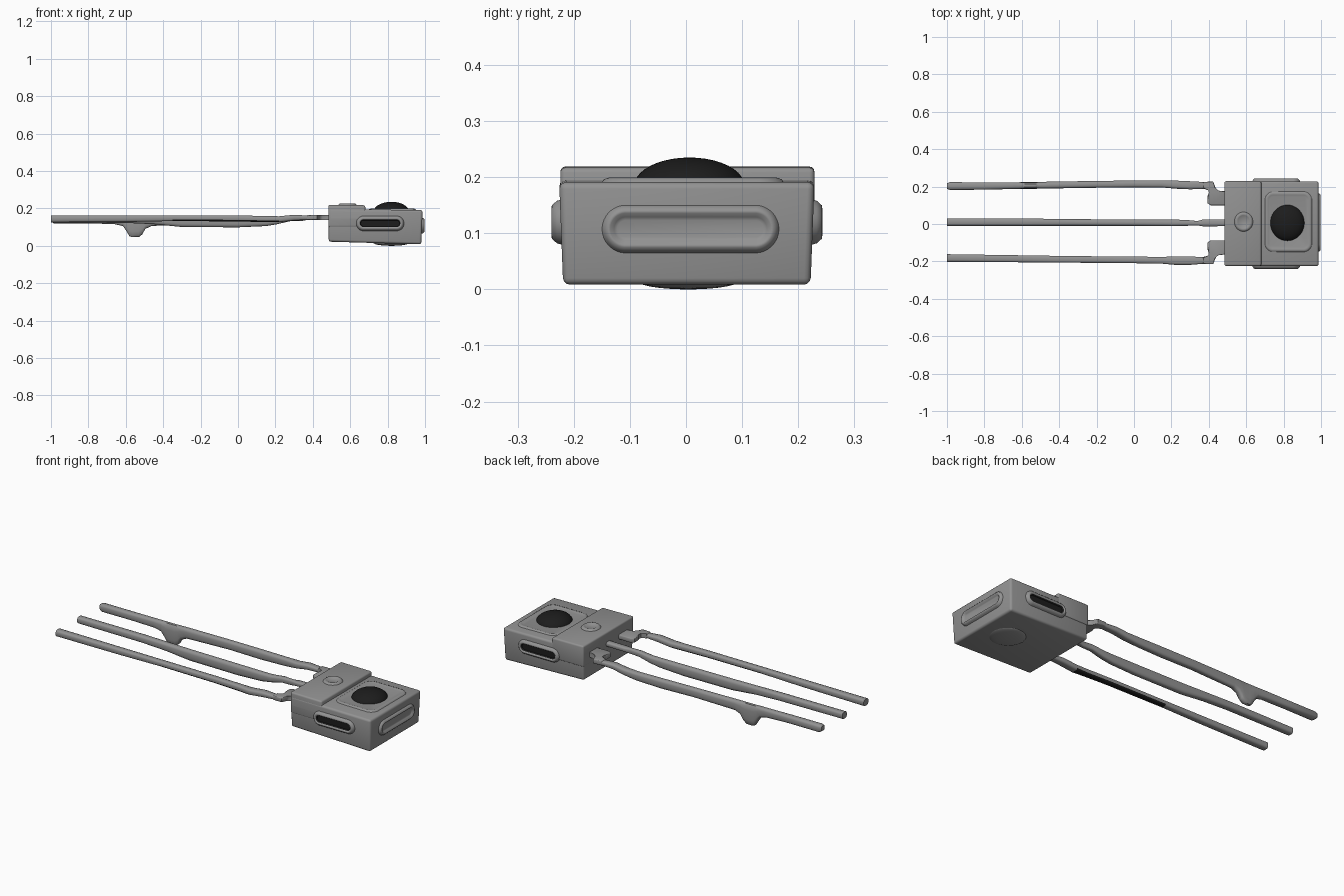
import bpy, bmesh, math
from mathutils import Vector


def material(name, v):
    m = bpy.data.materials.new(name)
    m.diffuse_color = (v, v, v, 1)
    return m


GREY = material("grey", 0.29)
BLACK = material("black", 0.012)


def finish(name, bm, angle=40):
    bmesh.ops.recalc_face_normals(bm, faces=bm.faces)
    me = bpy.data.meshes.new(name)
    bm.to_mesh(me)
    bm.free()
    me.materials.append(GREY)
    me.materials.append(BLACK)
    ob = bpy.data.objects.new(name, me)
    bpy.context.collection.objects.link(ob)
    bpy.ops.object.select_all(action='DESELECT')
    ob.select_set(True)
    bpy.context.view_layer.objects.active = ob
    bpy.ops.object.shade_smooth_by_angle(angle=math.radians(angle))
    return ob


def skin(bm, rings, black_from=None, cap_start=True):
    """Join closed rings of points; faces past ring black_from turn black."""
    vs = [[bm.verts.new(p) for p in r] for r in rings]
    n = len(vs[0])
    for k in range(len(vs) - 1):
        for i in range(n):
            j = (i + 1) % n
            f = bm.faces.new((vs[k][i], vs[k][j], vs[k + 1][j], vs[k + 1][i]))
            f.material_index = int(black_from is not None and k >= black_from)
    f = bm.faces.new(vs[-1])
    f.material_index = int(black_from is not None)
    if cap_start:
        bm.faces.new(vs[0])


def block(name, profile, y0, y1, bevel, taper=0.0):
    """Side profile in xz, stretched across y, with rounded edges."""
    bm = bmesh.new()
    skin(bm, [[(x, y + (taper if z < 0.1 else 0) * (1 if y < 0 else -1), z)
               for x, z in profile] for y in (y0, y1)])
    bmesh.ops.bevel(bm, geom=bm.edges[:], offset=bevel, segments=3,
                    profile=0.5, affect='EDGES')
    return finish(name, bm, 50)


def pad(name, centre, u, v, n, half_u, half_v, radius, steps, black_from=None):
    """Raised rounded pad: steps are (inset, height) rings from outside in."""
    c, u, v, n = map(Vector, (centre, u, v, n))
    rings = []
    for inset, h in steps:
        a, b = half_u - inset, half_v - inset
        r = max(min(radius - inset, a, b), 0.002)
        ring = []
        for i in range(40):
            t = 2 * math.pi * (i + 0.5) / 40
            cu, cv = math.cos(t), math.sin(t)
            pu = math.copysign(a - r, cu) + r * cu
            pv = math.copysign(b - r, cv) + r * cv
            ring.append(c + u * pu + v * pv + n * h)
        rings.append(ring)
    bm = bmesh.new()
    skin(bm, rings, black_from, False)
    return finish(name, bm, 60)


def dome(name, centre, ru, rv, h, mat):
    bm = bmesh.new()
    bmesh.ops.create_uvsphere(bm, u_segments=40, v_segments=20, radius=1)
    for vert in bm.verts:
        vert.co = Vector(centre) + Vector((vert.co.x * ru, vert.co.y * rv, vert.co.z * h))
    for f in bm.faces:
        f.material_index = mat
    return finish(name, bm, 60)


def leg(name, stations, black=None):
    """Stations: (x, y, z low, z high, width)."""
    rings = []
    for x, y, lo, hi, w in stations:
        ring = []
        for i in range(12):
            t = 2 * math.pi * (i + 0.5) / 12
            c, s = math.cos(t), math.sin(t)
            ring.append((x, y + w / 2 * math.copysign(abs(c) ** 0.6, c),
                         (lo + hi) / 2 + (hi - lo) / 2 * math.copysign(abs(s) ** 0.6, s)))
        rings.append(ring)
    bm = bmesh.new()
    skin(bm, rings)
    bm.normal_update()
    if black:
        bmesh.ops.recalc_face_normals(bm, faces=bm.faces)
        for f in bm.faces:
            if f.normal.z < -0.35 and black[0] < f.calc_center_median().x < black[1]:
                f.material_index = 1
    return finish(name, bm, 50)


# Housing: main block and raised rear step
block("housing", [(0.485, 0.022), (0.98, 0.008), (0.987, 0.191), (0.485, 0.196)],
      -0.226, 0.229, 0.012, 0.007)
block("rear_step", [(0.483, 0.1), (0.684, 0.1), (0.680, 0.217), (0.483, 0.219)],
      -0.224, 0.229, 0.009)

# Side slots with dark centres
SLOT = [(0, -0.008), (0.004, 0.006), (0.012, 0.015), (0.018, 0.016), (0.022, 0.012),
        (0.026, 0.004)]
for side, y in ((-1, -0.224), (1, 0.227)):
    pad("side_slot", (0.76, y, 0.12), (1, 0, 0), (0, 0, 1), (0, side, 0),
        0.13, 0.042, 0.042, SLOT, 4)

# Front face slot
pad("front_slot", (0.983, 0.008, 0.108), (0, 1, 0), (0, 0, 1), (1, 0, 0), 0.16, 0.045, 0.045,
    [(0, -0.006), (0.005, 0.008), (0.012, 0.015), (0.017, 0.015), (0.024, 0.006), (0.03, 0.004)])

# Top pad, lens and bottom bump
pad("top_pad", (0.825, 0.012, 0.19), (1, 0, 0), (0, 1, 0), (0, 0, 1), 0.13, 0.165, 0.05,
    [(0, -0.005), (0.006, 0.006), (0.015, 0.009), (0.022, 0.007), (0.03, 0.005)])
dome("lens", (0.82, 0.006, 0.185), 0.093, 0.098, 0.05, 1)
dome("bottom_bump", (0.82, 0.004, 0.015), 0.095, 0.09, 0.015, 0)

# Round button on the rear step
pad("button_ring", (0.586, 0.012, 0.214), (1, 0, 0), (0, 1, 0), (0, 0, 1), 0.053, 0.056, 0.056,
    [(0, -0.002), (0.008, 0.010), (0.015, 0.013), (0.022, 0.011), (0.03, 0.006)])

# Legs
leg("back_leg", [
    (-1.0, 0.203, 0.13, 0.158, 0.03), (-0.985, 0.203, 0.12, 0.163, 0.042),
    (-0.8, 0.203, 0.12, 0.163, 0.04), (-0.66, 0.205, 0.115, 0.163, 0.037),
    (-0.615, 0.205, 0.105, 0.163, 0.037), (-0.595, 0.206, 0.075, 0.163, 0.037),
    (-0.58, 0.206, 0.05, 0.163, 0.037), (-0.565, 0.206, 0.045, 0.163, 0.037),
    (-0.53, 0.206, 0.045, 0.163, 0.037), (-0.512, 0.207, 0.06, 0.163, 0.037),
    (-0.495, 0.207, 0.09, 0.163, 0.037), (-0.46, 0.208, 0.106, 0.163, 0.037),
    (-0.2, 0.212, 0.112, 0.162, 0.037), (0.0, 0.214, 0.108, 0.16, 0.038),
    (0.15, 0.214, 0.112, 0.158, 0.038), (0.23, 0.21, 0.122, 0.158, 0.044),
    (0.3, 0.207, 0.135, 0.166, 0.044), (0.37, 0.206, 0.138, 0.162, 0.038),
    (0.42, 0.207, 0.14, 0.162, 0.036)])
leg("middle_leg", [
    (-1.0, 0.01, 0.125, 0.162, 0.04), (-0.6, 0.01, 0.122, 0.162, 0.04),
    (-0.45, 0.009, 0.115, 0.16, 0.038), (-0.3, 0.008, 0.1, 0.158, 0.036),
    (0.0, 0.007, 0.098, 0.156, 0.036), (0.15, 0.006, 0.105, 0.155, 0.036),
    (0.21, 0.006, 0.115, 0.155, 0.036), (0.28, 0.006, 0.132, 0.163, 0.032),
    (0.34, 0.004, 0.132, 0.163, 0.024), (0.37, 0.006, 0.138, 0.163, 0.038),
    (0.5, 0.006, 0.138, 0.165, 0.036)])
leg("front_leg", [
    (-1.0, -0.182, 0.125, 0.162, 0.042), (-0.6, -0.186, 0.127, 0.162, 0.038),
    (-0.35, -0.189, 0.132, 0.162, 0.036), (0.0, -0.192, 0.13, 0.162, 0.036),
    (0.15, -0.194, 0.126, 0.16, 0.037), (0.22, -0.196, 0.126, 0.158, 0.046),
    (0.3, -0.196, 0.135, 0.166, 0.046), (0.37, -0.195, 0.138, 0.162, 0.036),
    (0.42, -0.195, 0.14, 0.162, 0.036)], (-0.36, 0.2))

# Hooked plates joining the outer legs to the housing
HOOK = [(0.37, 0.225), (0.423, 0.227), (0.434, 0.2), (0.436, 0.185), (0.452, 0.173),
        (0.5, 0.176), (0.5, 0.1), (0.41, 0.1), (0.392, 0.112), (0.392, 0.148),
        (0.405, 0.165), (0.403, 0.184), (0.37, 0.188)]
for name, s, off in (("back_hook", 1, 0), ("front_hook", -1, 0.012)):
    bm = bmesh.new()
    skin(bm, [[(x, s * y + off, z) for x, y in HOOK] for z in (0.138, 0.165)])
    rim = [e for e in bm.edges if abs(e.verts[0].co.z - e.verts[1].co.z) < 1e-5]
    bmesh.ops.bevel(bm, geom=rim, offset=0.005, segments=2, profile=0.5, affect='EDGES')
    finish(name, bm, 50)
